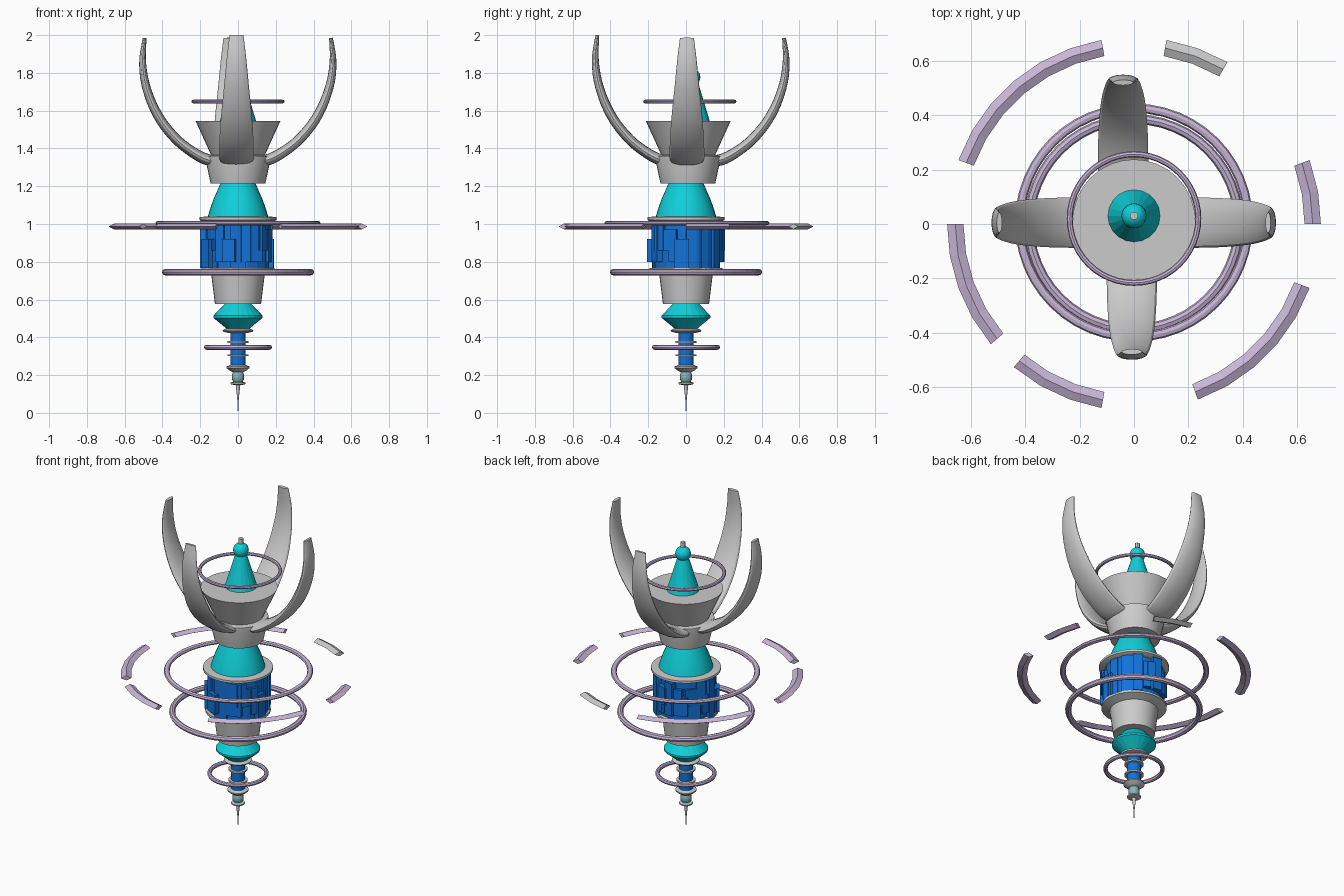
import bpy, bmesh, math, random
from mathutils import Vector, Matrix

if "Cube" in bpy.data.objects:
    bpy.data.objects.remove(bpy.data.objects["Cube"])

random.seed(7)


def material(name, color):
    m = bpy.data.materials.new(name)
    m.diffuse_color = (*color, 1)
    m.use_nodes = True
    m.node_tree.nodes["Principled BSDF"].inputs["Base Color"].default_value = m.diffuse_color
    return m


BLUE = material("blue", (0.006, 0.17, 0.70))
TEAL = material("teal", (0.005, 0.63, 0.70))
LILAC = material("lilac", (0.58, 0.47, 0.68))
PALE = material("pale_teal", (0.25, 0.47, 0.50))


def finish(name, bm, mat=None, smooth=True):
    bmesh.ops.recalc_face_normals(bm, faces=bm.faces[:])
    me = bpy.data.meshes.new(name)
    bm.to_mesh(me)
    bm.free()
    ob = bpy.data.objects.new(name, me)
    bpy.context.collection.objects.link(ob)
    if mat:
        me.materials.append(mat)
    if smooth:
        bpy.ops.object.select_all(action='DESELECT')
        ob.select_set(True)
        bpy.context.view_layer.objects.active = ob
        bpy.ops.object.shade_smooth_by_angle(angle=math.radians(30))
    return ob


def skin(bm, rings, closed=False):
    """Join vertex rings with quads; cap the ends unless closed."""
    n = len(rings[0])
    pairs = list(zip(rings, rings[1:]))
    if closed:
        pairs.append((rings[-1], rings[0]))
    for a, b in pairs:
        for i in range(n):
            j = (i + 1) % n
            bm.faces.new((a[i], a[j], b[j], b[i]))
    if not closed:
        bm.faces.new(rings[0][::-1])
        bm.faces.new(rings[-1])


def lathe(name, profile, mat=None, sides=32, y=0.0, smooth=True):
    bm = bmesh.new()
    rings = []
    for r, z in profile:
        rings.append([bm.verts.new((r * math.cos(2 * math.pi * i / sides),
                                    y + r * math.sin(2 * math.pi * i / sides), z))
                      for i in range(sides)])
    skin(bm, rings)
    return finish(name, bm, mat, smooth)


def sweep_arc(name, radius, z, hw, hh, a0, a1, steps, sides=4, mat=LILAC, y=0.0):
    """Faceted tube along an arc (degrees); a full turn makes a ring."""
    bm = bmesh.new()
    full = abs(a1 - a0) >= 360
    rings = []
    for k in range(steps if full else steps + 1):
        a = math.radians(a0 + (a1 - a0) * k / steps)
        ring = []
        for s in range(sides):
            t = 2 * math.pi * s / sides
            r = radius + hw * math.cos(t)
            ring.append(bm.verts.new((r * math.cos(a), y + r * math.sin(a), z + hh * math.sin(t))))
        rings.append(ring)
    skin(bm, rings, full)
    return finish(name, bm, mat, smooth=False)


# Needle, small discs and shaft at the bottom
lathe("needle", [(0.001, 0), (0.003, 0.06), (0.007, 0.10), (0.013, 0.155)], sides=12)
lathe("needle_disc", [(0.018, 0.147), (0.04, 0.152), (0.04, 0.16), (0.025, 0.165)], sides=20)
lathe("lower_bulb", [(0.022, 0.16), (0.033, 0.18), (0.033, 0.20), (0.024, 0.225)], PALE, sides=16)
lathe("shaft_foot", [(0.025, 0.215), (0.042, 0.222), (0.062, 0.238), (0.062, 0.245), (0.042, 0.253)])
lathe("shaft", [(0.041, 0.245), (0.041, 0.435)], BLUE, sides=20)
for i, z in enumerate((0.305, 0.375)):
    lathe(f"shaft_band_{i}", [(0.04, z - 0.005), (0.056, z - 0.005), (0.056, z + 0.005), (0.04, z + 0.005)])
lathe("shaft_collar", [(0.05, 0.423), (0.078, 0.43), (0.082, 0.438), (0.06, 0.448)])

# Lower bowl and grey pedestal
lathe("lower_bowl", [(0.055, 0.442), (0.13, 0.503), (0.13, 0.515), (0.07, 0.578)], TEAL, sides=22, smooth=False)
lathe("pedestal", [(0.122, 0.577), (0.142, 0.735), (0.192, 0.755), (0.192, 0.768)])

# Blue core: drum covered with irregular upright slabs
lathe("core_drum", [(0.172, 0.765), (0.172, 1.015)], BLUE, sides=20, smooth=False)
bm = bmesh.new()
for i in range(30):
    a = 2 * math.pi * i / 30 + random.uniform(-0.06, 0.06)
    low = random.choice((0.768, 0.768, 0.80, 0.86))
    high = random.choice((1.01, 1.01, 0.97, 0.92))
    size = (random.uniform(0.04, 0.07), random.uniform(0.04, 0.075), high - low)
    reach = random.uniform(0.172, 0.203)
    m = (Matrix.Rotation(a, 4, 'Z')
         @ Matrix.Translation((reach - size[0] / 2, 0, (low + high) / 2))
         @ Matrix.Rotation(random.uniform(-0.25, 0.25), 4, 'Z')
         @ Matrix.Diagonal((*size, 1)))
    bmesh.ops.create_cube(bm, size=1, matrix=m)
finish("core_slabs", bm, BLUE, smooth=False)

# Cap, upper neck, collar and cup
lathe("core_cap", [(0.18, 1.01), (0.205, 1.022), (0.205, 1.036), (0.15, 1.042)])
lathe("upper_neck", [(0.16, 1.038), (0.148, 1.08), (0.130, 1.13), (0.108, 1.18), (0.09, 1.222)], TEAL)
lathe("claw_collar", [(0.145, 1.215), (0.172, 1.34), (0.172, 1.36), (0.13, 1.368)], y=0.01)
lathe("cup", [(0.14, 1.36), (0.225, 1.546)], y=0.012)

# Teal spire with ball and pin
lathe("spire", [(0.096, 1.545), (0.07, 1.63), (0.034, 1.75)], TEAL, sides=20, y=0.03, smooth=False)
bm = bmesh.new()
bmesh.ops.create_uvsphere(bm, u_segments=20, v_segments=12, radius=0.046,
                          matrix=Matrix.Translation((0, 0.03, 1.777)))
finish("spire_ball", bm, TEAL)
lathe("spire_pin", [(0.015, 1.81), (0.015, 1.852)], sides=12, y=0.03)

# Four floating rings
for name, r, z, hw, hh, y in (("top_ring", 0.236, 1.648, 0.011, 0.010, 0.02),
                              ("upper_ring", 0.420, 1.005, 0.017, 0.012, 0.005),
                              ("lower_ring", 0.385, 0.745, 0.018, 0.017, 0.0),
                              ("shaft_ring", 0.167, 0.347, 0.013, 0.013, 0.0)):
    sweep_arc(name, r, z, hw, hh, 0, 360, 48, 8, y=y)

# Broken outer ring
for i, (a0, a1) in enumerate(((0, 20), (60, 80), (100, 160), (180, 220), (230, 260), (290, 340))):
    sweep_arc(f"outer_arc_{i}", 0.656, 0.987, 0.03, 0.015, a0, a1, (a1 - a0) // 10,
              mat=None if i == 1 else LILAC)

# Curved claws: (radius, height, half width, half thickness)
CLAW = [(0.12, 1.332, .085, .03), (0.18, 1.347, .092, .03), (0.25, 1.387, .092, .028),
        (0.32, 1.442, .09, .027), (0.39, 1.522, .085, .026), (0.44, 1.605, .078, .025),
        (0.475, 1.69, .069, .023), (0.498, 1.78, .06, .021), (0.505, 1.88, .05, .017),
        (0.494, 1.985, .037, .010)]


def spline(points, sub=3):
    p = [Vector(q) for q in points]
    p = [2 * p[0] - p[1]] + p + [2 * p[-1] - p[-2]]
    out = []
    for a, b, c, d in zip(p, p[1:], p[2:], p[3:]):
        for k in range(sub):
            t = k / sub
            out.append(0.5 * (2 * b + (c - a) * t + (2 * a - 5 * b + 4 * c - d) * t * t
                              + (3 * b - a - 3 * c + d) * t ** 3))
    return out + [p[-2]]


def claw(name, angle, offset, rise=0.0):
    bm = bmesh.new()
    path = spline(CLAW)
    place = Matrix.Translation(offset) @ Matrix.Rotation(math.radians(angle), 4, 'Z')
    rings = []
    for i, (r, z, hw, ht) in enumerate(path):
        d = path[min(i + 1, len(path) - 1)] - path[max(i - 1, 0)]
        t = Vector((d[0], d[1])).normalized()
        ring = []
        for s in range(16):
            u = 2 * math.pi * s / 16
            o = ht * math.sin(u)
            h = rise * (z - 1.33) / 0.655
            ring.append(bm.verts.new(place @ Vector((r + t.y * o, hw * math.cos(u), z - t.x * o + h))))
        rings.append(ring)
    skin(bm, rings)
    finish(name, bm)


claw("right_claw", 0, (-0.002, 0.005, 0))
claw("back_claw", 90, (-0.04, 0.025, 0))
claw("left_claw", 180, (0.0, 0.005, 0))
claw("front_claw", 270, (-0.008, 0.025, 0), 0.015)
